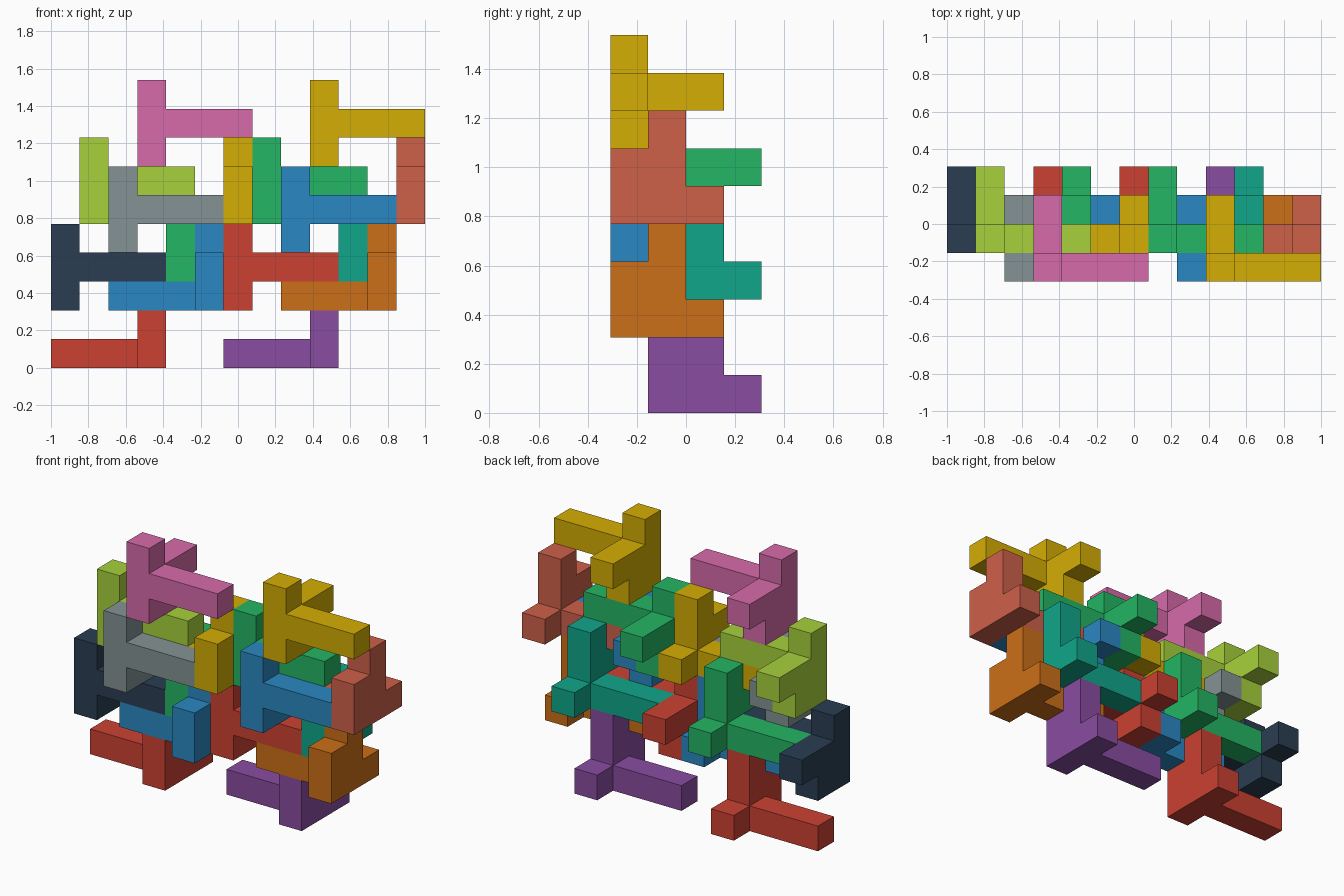
import bpy, bmesh
from mathutils import Vector

if "Cube" in bpy.data.objects:
    bpy.data.objects.remove(bpy.data.objects["Cube"])

U = 2 / 13                                # edge of one cube cell
ORIGIN = Vector((-6.5, -2.0, 0.0))        # corner of cell (0, 0, 0), in cells

# Nine-cell piece: hub, arm of three to -x, stubs to +-y, post of two up, one corner filler
UPRIGHT = [(0, 0, 0), (-1, 0, 0), (-2, 0, 0), (-3, 0, 0), (0, -1, 0), (0, 1, 0),
           (0, 0, 1), (0, 0, 2), (0, -1, 1)]
# The same piece given a half turn about the y = z diagonal
TURNED = [(-x, z, y) for x, y, z in UPRIGHT]

DIRECTIONS = [Vector(d) for d in
              ((1, 0, 0), (-1, 0, 0), (0, 1, 0), (0, -1, 0), (0, 0, 1), (0, 0, -1))]


def material(name, rgb):
    mat = bpy.data.materials.new(name)
    mat.diffuse_color = [(c / 255) ** 2.2 for c in rgb] + [1]
    mat.use_nodes = True
    mat.node_tree.nodes["Principled BSDF"].inputs["Base Color"].default_value = mat.diffuse_color
    return mat


def piece(name, cells, hub, rgb):
    """Skin a set of cube cells, leaving out faces between neighbours."""
    filled = set(cells)
    bm = bmesh.new()
    for cell in cells:
        middle = Vector(cell) + Vector((0.5, 0.5, 0.5))
        for d in DIRECTIONS:
            if tuple(int(a + b) for a, b in zip(cell, d)) in filled:
                continue
            u = Vector((d.y, d.z, d.x)) / 2
            v = d.cross(u)
            corners = [u + v, v - u, -u - v, u - v]
            bm.faces.new([bm.verts.new((middle + d / 2 + c) * U) for c in corners])
    bmesh.ops.remove_doubles(bm, verts=bm.verts, dist=U / 100)
    bmesh.ops.recalc_face_normals(bm, faces=bm.faces)
    bmesh.ops.dissolve_limit(bm, angle_limit=0.01, verts=bm.verts, edges=bm.edges)
    mesh = bpy.data.meshes.new(name)
    bm.to_mesh(mesh)
    bm.free()
    mesh.materials.append(material(name, rgb))
    obj = bpy.data.objects.new(name, mesh)
    obj.location = (Vector(hub) + ORIGIN) * U
    bpy.context.collection.objects.link(obj)


RED, PURPLE, BLUE, ORANGE = (203, 67, 53), (136, 78, 160), (46, 134, 193), (202, 111, 30)
GREEN, TEAL, YELLOW, SALMON = (40, 180, 99), (23, 165, 137), (212, 172, 13), (205, 97, 75)
NAVY, GREY, LIME, PINK = (46, 64, 83), (131, 145, 146), (166, 208, 62), (214, 106, 168)

# Layers from the bottom up; each holds a left and a right piece six cells apart
LAYERS = [
    ("base", UPRIGHT, (3, 2, 0), ("red", RED), ("purple", PURPLE)),
    ("lower_front", UPRIGHT, (5, 1, 2), ("blue", BLUE), ("orange", ORANGE)),
    ("lower_cross", TURNED, (0, 1, 3), ("navy", NAVY), ("red", RED)),
    ("middle_back", UPRIGHT, (4, 2, 3), ("green", GREEN), ("teal", TEAL)),
    ("middle_front", TURNED, (2, 0, 5), ("grey", GREY), ("blue", BLUE)),
    ("upper_post", UPRIGHT, (6, 1, 5), ("yellow", YELLOW), ("salmon", SALMON)),
    ("upper_cross", TURNED, (1, 1, 6), ("lime", LIME), ("green", GREEN)),
    ("top", TURNED, (3, 0, 8), ("pink", PINK), ("yellow", YELLOW)),
]
for layer, cells, (x, y, z), left, right in LAYERS:
    for step, (colour, rgb) in ((0, left), (6, right)):
        piece(f"{layer}_{colour}_piece", cells, (x + step, y, z), rgb)
